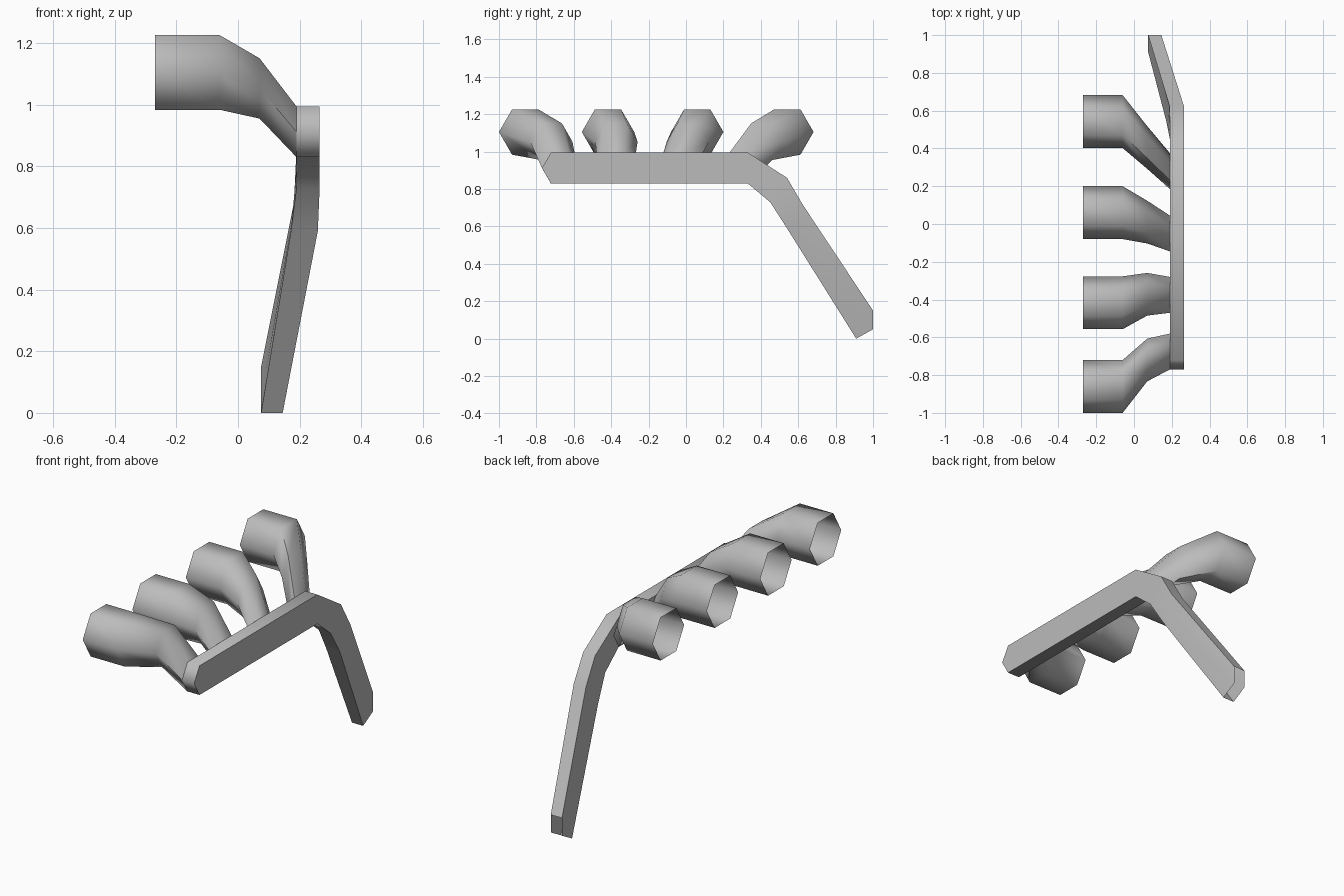
import bpy, bmesh, math

cube = bpy.data.objects.get("Cube")
if cube:
    bpy.data.objects.remove(cube, do_unlink=True)

GREY = (0.5, 0.5, 0.5, 1)
metal = bpy.data.materials.new("grey_metal")
metal.use_nodes = True
metal.diffuse_color = GREY
metal.node_tree.nodes["Principled BSDF"].inputs["Base Color"].default_value = GREY


def loft(name, rings, cap_start=False):
    """Skin a tube through six-sided rings, leaving the far end open."""
    bm = bmesh.new()
    loops = [[bm.verts.new(p) for p in ring] for ring in rings]
    for a, b in zip(loops, loops[1:]):
        for i in range(6):
            j = (i + 1) % 6
            bm.faces.new((a[i], a[j], b[j], b[i]))
    if cap_start:
        # two flat facets meeting on the middle edge
        a = loops[0]
        bm.faces.new((a[0], a[1], a[4], a[5]))
        bm.faces.new((a[1], a[2], a[3], a[4]))
    bmesh.ops.recalc_face_normals(bm, faces=bm.faces[:])
    mesh = bpy.data.meshes.new(name)
    bm.to_mesh(mesh)
    bm.free()
    mesh.materials.append(metal)
    obj = bpy.data.objects.new(name, mesh)
    bpy.context.collection.objects.link(obj)
    bpy.ops.object.select_all(action="DESELECT")
    obj.select_set(True)
    bpy.context.view_layer.objects.active = obj
    bpy.ops.object.shade_smooth_by_angle(angle=math.radians(70))
    return obj


def hexagon(x, y, z, r):
    return [(x, y + r * math.cos(math.pi * k / 3), z + r * math.sin(math.pi * k / 3))
            for k in range(6)]


# Four runners: y of the port, of the neck and of the joint with the collector
runner_paths = [(-0.86, -0.72, -0.675), (-0.417, -0.372, -0.375),
                (0.06, 0.01, -0.05), (0.542, 0.405, 0.28)]
for n, (port, neck, joint) in enumerate(runner_paths, 1):
    loft(f"runner_{n}", [hexagon(-0.27, port, 1.105, 0.14),
                         hexagon(-0.06, port, 1.105, 0.14),
                         hexagon(0.07, neck, 1.053, 0.113),
                         hexagon(0.19, joint, 0.912, 0.095)])


def section(top, mid, bottom, top_x=(0.19, 0.265), bottom_x=(0.19, 0.265)):
    """Flat-sided section; top, mid and bottom are (y, z) points."""
    mid_x = [(a + b) / 2 for a, b in zip(top_x, bottom_x)]
    rows = ((top_x, top), (mid_x, mid), (bottom_x, bottom))
    left = [(xs[0], *p) for xs, p in rows]
    right = [(xs[1], *p) for xs, p in rows]
    return left + right[::-1]


# Collector with its bent outlet pipe
loft("collector", [
    section((-0.722, 0.995), (-0.77, 0.912), (-0.722, 0.83)),
    section((0.33, 0.995), (0.33, 0.912), (0.33, 0.83)),
    section((0.54, 0.86), (0.495, 0.795), (0.45, 0.73)),
    section((0.625, 0.715), (0.585, 0.65), (0.54, 0.59), (0.188, 0.264), (0.172, 0.259)),
    section((1.0, 0.15), (1.0, 0.05), (0.91, 0.0), (0.075, 0.145), (0.075, 0.145)),
], cap_start=True)
